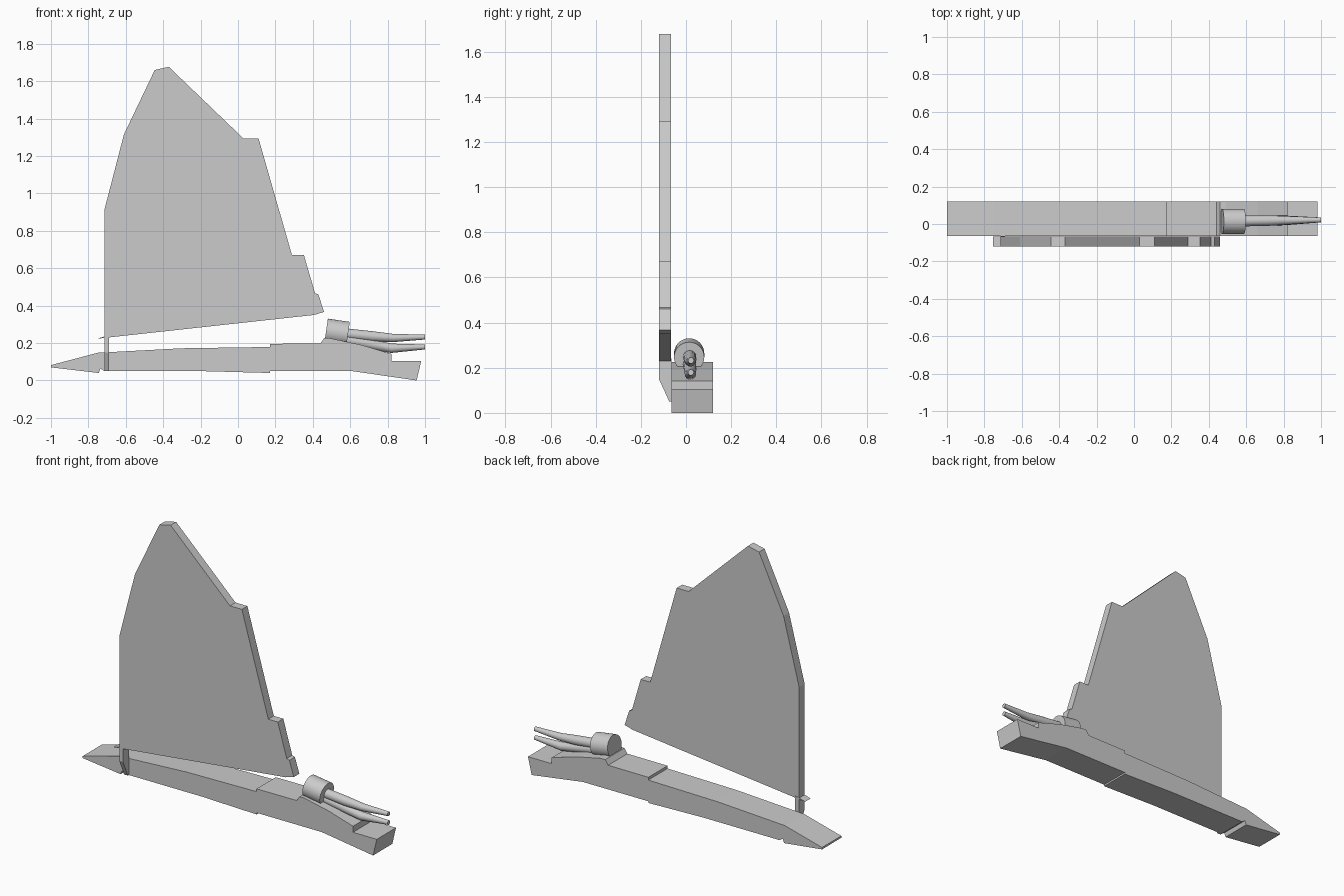
import bpy, bmesh
from mathutils import Vector, Matrix
from math import radians

if "Cube" in bpy.data.objects:
    bpy.data.objects.remove(bpy.data.objects["Cube"])


def finish(bm, name):
    bmesh.ops.recalc_face_normals(bm, faces=bm.faces)
    me = bpy.data.meshes.new(name)
    bm.to_mesh(me)
    bm.free()
    ob = bpy.data.objects.new(name, me)
    bpy.context.collection.objects.link(ob)
    return ob


def extrude_profile(name, pts, axis, start, end):
    """Extrude a flat outline along y (points are x, z) or x (points are y, z)."""
    def place(p, d):
        return (p[0], d, p[1]) if axis == 'y' else (d, p[0], p[1])
    bm = bmesh.new()
    a = [bm.verts.new(place(p, start)) for p in pts]
    b = [bm.verts.new(place(p, end)) for p in pts]
    bm.faces.new(a)
    bm.faces.new(b[::-1])
    for i in range(len(pts)):
        j = (i + 1) % len(pts)
        bm.faces.new((a[i], a[j], b[j], b[i]))
    return finish(bm, name)


def smooth(ob):
    bpy.ops.object.select_all(action='DESELECT')
    ob.select_set(True)
    bpy.context.view_layer.objects.active = ob
    bpy.ops.object.shade_smooth_by_angle(angle=radians(35))


def tapered_tube(name, path, sides):
    """Capped tube through (centre, radius) stations."""
    bm = bmesh.new()
    pts = [Vector(p) for p, r in path]
    rings = []
    for i, (p, r) in enumerate(path):
        d = pts[min(i + 1, len(pts) - 1)] - pts[max(i - 1, 0)]
        m = Matrix.Translation(pts[i]) @ Vector((1, 0, 0)).rotation_difference(d).to_matrix().to_4x4() \
            @ Matrix.Rotation(radians(90), 4, 'Y')
        rings.append(bmesh.ops.create_circle(bm, segments=sides, radius=r, matrix=m)["verts"])
    for a, b in zip(rings, rings[1:]):
        for i in range(sides):
            j = (i + 1) % sides
            bm.faces.new((a[i], a[j], b[j], b[i]))
    bm.faces.new(rings[0])
    bm.faces.new(rings[-1])
    ob = finish(bm, name)
    smooth(ob)
    return ob


# Hull beam
extrude_profile("hull", [
    (-1, .082), (-.75, .148), (-.3, .172), (.17, .179), (.17, .196), (.44, .197),
    (.46, .226), (.49, .226), (.66, .19), (.82, .142), (.82, .105), (.98, .105),
    (.955, 0), (.61, .05), (.17, .05), (.17, .04), (-.2, .05), (-.715, .05),
    (-.735, .064), (-.745, .04), (-1, .07)], 'y', -.065, .12)

# Large fin panel
extrude_profile("fin", [
    (-.715, .235), (-.715, .91), (-.61, 1.315), (-.445, 1.66), (-.37, 1.677),
    (.03, 1.293), (.11, 1.293), (.288, .672), (.352, .672), (.412, .466),
    (.43, .46), (.46, .366), (.405, .35), (-.755, .223)], 'y', -.12, -.067)

# Post joining the fin to the hull, chamfered at its foot
extrude_profile("fin_post", [
    (-.12, .24), (-.12, .15), (-.074, .05), (-.064, .05), (-.064, .24)], 'x', -.715, -.69)

# Drum at the rear with two tapering prongs
tapered_tube("drum", [((.471, .014, .264), .067), ((.588, .014, .247), .067)], 32)
prongs = {
    "upper_prong": [(.57, .25, .029), (.72, .235, .028), (.83, .227, .022), (1, .232, .013)],
    "lower_prong": [(.57, .218, .029), (.7, .195, .028), (.82, .172, .025), (1, .179, .013)],
}
for name, stations in prongs.items():
    tapered_tube(name, [((x, .016 + .006 * (x - .57) / .43, z), r) for x, z, r in stations], 16)
